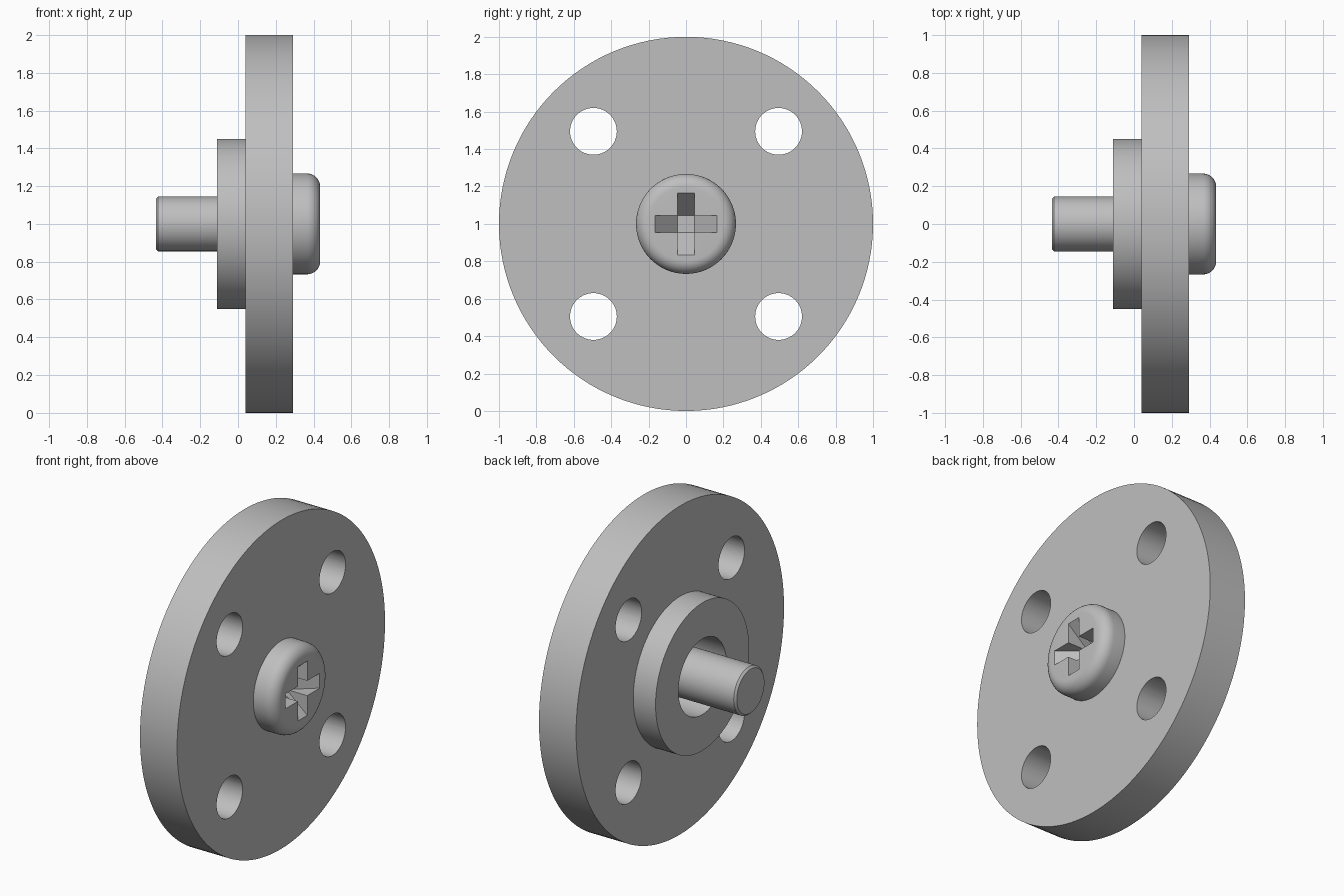
import bpy, bmesh
from math import pi, sin, cos
from mathutils import Matrix, Vector

if "Cube" in bpy.data.objects:
    bpy.data.objects.remove(bpy.data.objects["Cube"])

AXIS_Z = 1.0    # height of the shared turning axis, which runs along x

steel = bpy.data.materials.new("plain_grey")
steel.use_nodes = True
GREY = (0.52, 0.52, 0.52, 1)
steel.diffuse_color = GREY
steel.node_tree.nodes["Principled BSDF"].inputs["Base Color"].default_value = GREY


def finish(name, bm):
    bmesh.ops.recalc_face_normals(bm, faces=bm.faces)
    mesh = bpy.data.meshes.new(name)
    bm.to_mesh(mesh)
    bm.free()
    mesh.materials.append(steel)
    obj = bpy.data.objects.new(name, mesh)
    obj.location.z = AXIS_Z
    bpy.context.collection.objects.link(obj)
    return obj


def lathe(name, profile, steps=128):
    """Spin a closed (x, radius) outline around the x axis."""
    bm = bmesh.new()
    verts = [bm.verts.new((x, 0, r)) for x, r in profile]
    edges = [bm.edges.new((a, b)) for a, b in zip(verts, verts[1:] + verts[:1])
             if a.co.z > 0 or b.co.z > 0]
    bmesh.ops.spin(bm, geom=verts + edges, cent=(0, 0, 0), axis=(1, 0, 0),
                   angle=2 * pi, steps=steps)
    bmesh.ops.remove_doubles(bm, verts=bm.verts, dist=1e-4)
    return finish(name, bm)


def cylinder_cutter(name, x, y, z, radius):
    bm = bmesh.new()
    place = Matrix.Translation((x, y, z)) @ Matrix.Rotation(pi / 2, 4, "Y")
    bmesh.ops.create_cone(bm, cap_ends=True, segments=64, radius1=radius,
                          radius2=radius, depth=1, matrix=place)
    return finish(name, bm)


def slot_cutter(name, angle):
    """Tapered slot: wide at the head face, narrow at its floor."""
    bm = bmesh.new()
    outline = [(FLOOR, -HALF), (FLOOR, HALF), (FACE, REACH), (FACE + 0.05, REACH),
               (FACE + 0.05, -REACH), (FACE, -REACH)]
    face = bm.faces.new([bm.verts.new((x, y, -HALF)) for x, y in outline])
    side = bmesh.ops.extrude_face_region(bm, geom=[face])["geom"]
    bmesh.ops.translate(bm, vec=Vector((0, 0, 2 * HALF)),
                        verts=[v for v in side if isinstance(v, bmesh.types.BMVert)])
    bmesh.ops.rotate(bm, verts=bm.verts, matrix=Matrix.Rotation(angle, 3, "X"))
    return finish(name, bm)


def cut_and_smooth(obj, cutters=()):
    bpy.ops.object.select_all(action="DESELECT")
    obj.select_set(True)
    bpy.context.view_layer.objects.active = obj
    for cutter in cutters:
        mod = obj.modifiers.new("cut", "BOOLEAN")
        mod.operation, mod.solver, mod.object = "DIFFERENCE", "EXACT", cutter
        bpy.ops.object.modifier_apply(modifier=mod.name)
        bpy.data.objects.remove(cutter)
    bpy.ops.object.shade_smooth_by_angle(angle=pi / 6)


# Flange: round plate with a raised hub and a central bore
BORE, HUB = 0.23, 0.45
flange = lathe("flange", [(0.29, BORE), (0.29, 1), (0.04, 1), (0.04, HUB),
                          (-0.11, HUB), (-0.11, BORE)])
# Four through holes
cut_and_smooth(flange, [cylinder_cutter("hole_cutter", 0.16, y, z, 0.125)
                        for y in (-0.495, 0.495) for z in (-0.495, 0.495)])

# Screw: shank with a chamfered tip and a head with a rounded rim
FACE, HEAD, ROUND, SHANK = 0.435, 0.267, 0.07, 0.145
rim = [(FACE - ROUND + ROUND * sin(a), HEAD - ROUND + ROUND * cos(a))
       for a in (i * pi / 16 for i in range(9))]
screw = lathe("screw", [(-0.435, 0), (-0.435, SHANK - 0.012), (-0.423, SHANK),
                        (0.29, SHANK), (0.29, HEAD)] + rim + [(FACE, 0)])
# Cross recess in the head
HALF, REACH, FLOOR = 0.045, 0.165, FACE - 0.14
cut_and_smooth(screw, [slot_cutter("slot_cutter", a) for a in (0, pi / 2)])
